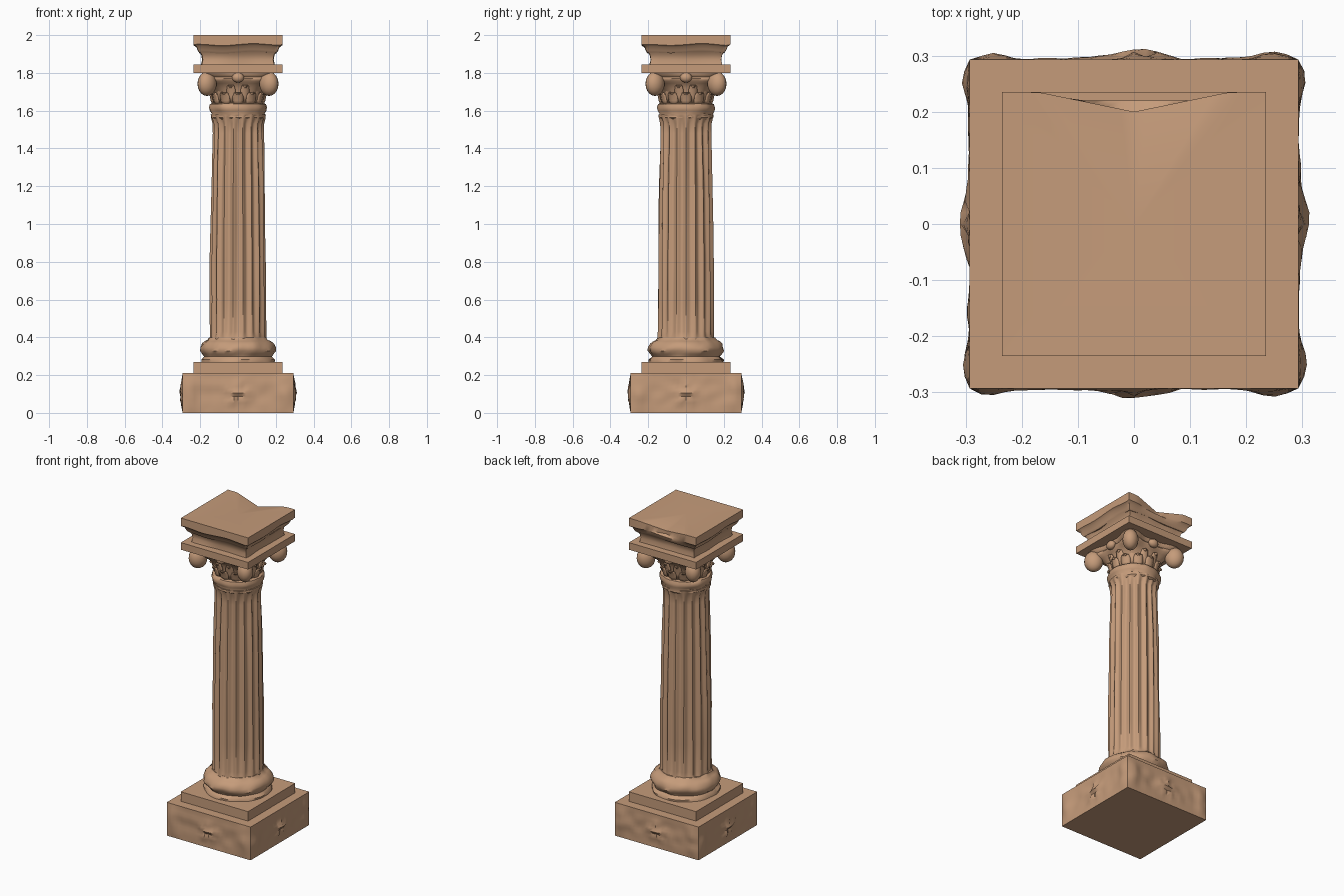
import bpy, bmesh, math
from mathutils import Vector, Matrix, noise

if "Cube" in bpy.data.objects:
    bpy.data.objects.remove(bpy.data.objects["Cube"])

stone = bpy.data.materials.new("tan_stone")
stone.diffuse_color = (0.56, 0.33, 0.195, 1)
stone.use_nodes = True
stone.node_tree.nodes["Principled BSDF"].inputs["Base Color"].default_value = stone.diffuse_color


def finish(name, bm, angle=50):
    bmesh.ops.recalc_face_normals(bm, faces=bm.faces)
    me = bpy.data.meshes.new(name)
    bm.to_mesh(me)
    bm.free()
    me.materials.append(stone)
    ob = bpy.data.objects.new(name, me)
    bpy.context.collection.objects.link(ob)
    bpy.ops.object.select_all(action='DESELECT')
    ob.select_set(True)
    bpy.context.view_layer.objects.active = ob
    bpy.ops.object.shade_smooth_by_angle(angle=math.radians(angle))
    return ob


def wobble(p, freq, amp):
    return amp * noise.noise(Vector(p) * freq)


def bridge(name, rings, angle=50):
    """Skin a stack of closed rings and cap both ends."""
    bm = bmesh.new()
    vs = [[bm.verts.new(p) for p in r] for r in rings]
    for a, b in zip(vs, vs[1:]):
        for i in range(len(a)):
            j = (i + 1) % len(a)
            bm.faces.new((a[i], a[j], b[j], b[i]))
    for r in (vs[0], vs[-1]):
        c = bm.verts.new(sum((v.co for v in r), Vector()) / len(r))
        for i in range(len(r)):
            bm.faces.new((r[i], r[(i + 1) % len(r)], c))
    return finish(name, bm, angle)


def lathe(name, profile, n, radius=lambda r, a, z: r, angle=50):
    rings = []
    for r, z in profile:
        ring = []
        for i in range(n):
            a = 2 * math.pi * i / n
            q = radius(r, a, z)
            ring.append((q * math.cos(a), q * math.sin(a), z))
        rings.append(ring)
    return bridge(name, rings, angle)


def square_stack(name, profile, n=20, push=lambda s, u, z: (0, 0), angle=40):
    """Square rings; push(side, u, z) gives an outward and upward offset."""
    rings = []
    for h, z in profile:
        ring = []
        for s in range(4):
            rot = Matrix.Rotation(s * math.pi / 2, 3, 'Z')
            for i in range(n):
                u = -h + 2 * h * i / n
                out, up = push(s, u, z) if i else (0, 0)
                ring.append(rot @ Vector((u, -h - out, z + up)))
        rings.append(ring)
    return bridge(name, rings, angle)


# Weathered plinth with corner swellings and a rosette on each side
def plinth_push(s, u, z):
    t = math.sin(math.pi * min(max(z / 0.21, 0), 1))
    out = 0.012 * t * math.exp(-((abs(u) - 0.25) / 0.035) ** 2)
    d, a = math.hypot(u, z - 0.1), math.atan2(z - 0.1, u)
    if d < 0.085:
        out += 0.017 * math.cos(d / 0.085 * math.pi / 2) * (0.5 + 0.5 * math.cos(5 * a - 1.6))
    return out + t * wobble((u, s * 3, z), 16, 0.008), 0


square_stack("plinth", [(0.293, 0.21 * k / 12) for k in range(13)], 28, plinth_push)
square_stack("base_step", [(0.235, 0.205), (0.235, 0.27)])

# Rounded base moulding
lathe("base_moulding",
      [(0.195, 0.26), (0.197, 0.282), (0.178, 0.298), (0.187, 0.312), (0.2, 0.328),
       (0.199, 0.347), (0.188, 0.367), (0.172, 0.38), (0.158, 0.386), (0.15, 0.4)], 48,
      lambda r, a, z: r + wobble((math.cos(a), math.sin(a), z * 8), 3, 0.012))

# Fluted tapering shaft
FLUTES = 18


def flute(r, a, z):
    fade = min(1, max(0, (z - 0.385) / 0.04), max(0, (1.575 - z) / 0.05))
    cut = abs(math.sin(a * FLUTES / 2)) ** 1.5
    return r - 0.014 * fade * cut + wobble((math.cos(a) * 3, math.sin(a) * 3, z * 2), 1.5, 0.005)


lathe("fluted_shaft",
      [(0.153, 0.37), (0.15, 0.4), (0.15, 0.43), (0.149, 0.6), (0.148, 0.8), (0.145, 1.0),
       (0.142, 1.2), (0.138, 1.35), (0.135, 1.48), (0.136, 1.53), (0.143, 1.56), (0.145, 1.58)],
      FLUTES * 8, flute)

# Neck ring
lathe("neck_ring",
      [(0.13, 1.55), (0.144, 1.565), (0.14, 1.585), (0.15, 1.6), (0.153, 1.618),
       (0.147, 1.635), (0.13, 1.64)], 48,
      lambda r, a, z: r + wobble((math.cos(a), math.sin(a), z * 6), 3, 0.006))


# Capital bell, drawn out toward the four corners
def horn(r, a, z):
    t = max(0, (z - 1.67) / 0.13)
    return r + 0.085 * t ** 1.3 * abs(math.sin(2 * a)) ** 5


lathe("capital_bell",
      [(0.128, 1.63), (0.126, 1.66), (0.13, 1.69), (0.137, 1.72), (0.15, 1.745),
       (0.165, 1.757), (0.168, 1.77), (0.16, 1.778), (0.172, 1.79), (0.172, 1.803)], 64, horn)


# Two rows of curling leaves
def leaves(name, count, start, z0, height, width):
    bm = bmesh.new()
    side = [(0.128, 0), (0.138, 0.35), (0.143, 0.7), (0.155, 0.95), (0.164, 0.93), (0.161, 0.78)]
    wide = [0.7, 1, 1, 0.75, 0.5, 0.2]
    for k in range(count):
        rot = Matrix.Rotation(start + 2 * math.pi * k / count, 3, 'Z')
        rows = []
        for (r, t), w in zip(side, wide):
            rows.append([bm.verts.new(rot @ Vector((r - 0.009 * abs(e), e * w * width, z0 + t * height)))
                         for e in (-1, -0.5, 0, 0.5, 1)])
        for a, b in zip(rows, rows[1:]):
            for i in range(4):
                bm.faces.new((a[i], a[i + 1], b[i + 1], b[i]))
    ob = finish(name, bm)
    mod = ob.modifiers.new("thickness", 'SOLIDIFY')
    mod.thickness = 0.007


leaves("lower_leaves", 12, 0, 1.63, 0.07, 0.026)
leaves("upper_leaves", 12, math.pi / 12, 1.645, 0.095, 0.022)


# Corner scrolls and the small flower on each side
def blobs(name, start, dist, z, scale):
    bm = bmesh.new()
    for k in range(4):
        m = (Matrix.Rotation(start + k * math.pi / 2, 4, 'Z')
             @ Matrix.Translation((dist, 0, z)) @ Matrix.Diagonal((*scale, 1)))
        bmesh.ops.create_uvsphere(bm, u_segments=16, v_segments=10, radius=1, matrix=m)
    return finish(name, bm)


blobs("corner_scrolls", math.pi / 4, 0.232, 1.742, (0.055, 0.046, 0.064))
blobs("side_flowers", 0, 0.172, 1.775, (0.024, 0.032, 0.026))

# Square abacus and upper block with a worn back edge
square_stack("abacus", [(0.235, 1.8), (0.235, 1.845)])
square_stack("upper_neck", [(0.192, 1.84), (0.186, 1.87), (0.19, 1.895), (0.204, 1.915)], 16,
             lambda s, u, z: (wobble((u, s * 3, z), 8, 0.008), 0))


def worn(s, u, z):
    if s == 2 and z > 1.94:
        d = max(0, 1 - abs(u) / 0.17)
        return -0.035 * d, -0.03 * d * (z > 1.98)
    return 0, wobble((u, s * 3, 0), 6, 0.01) * (z < 1.96)


square_stack("top_slab", [(0.203, 1.908), (0.212, 1.92), (0.22, 1.94), (0.235, 1.95), (0.235, 2.0)],
             20, worn)
